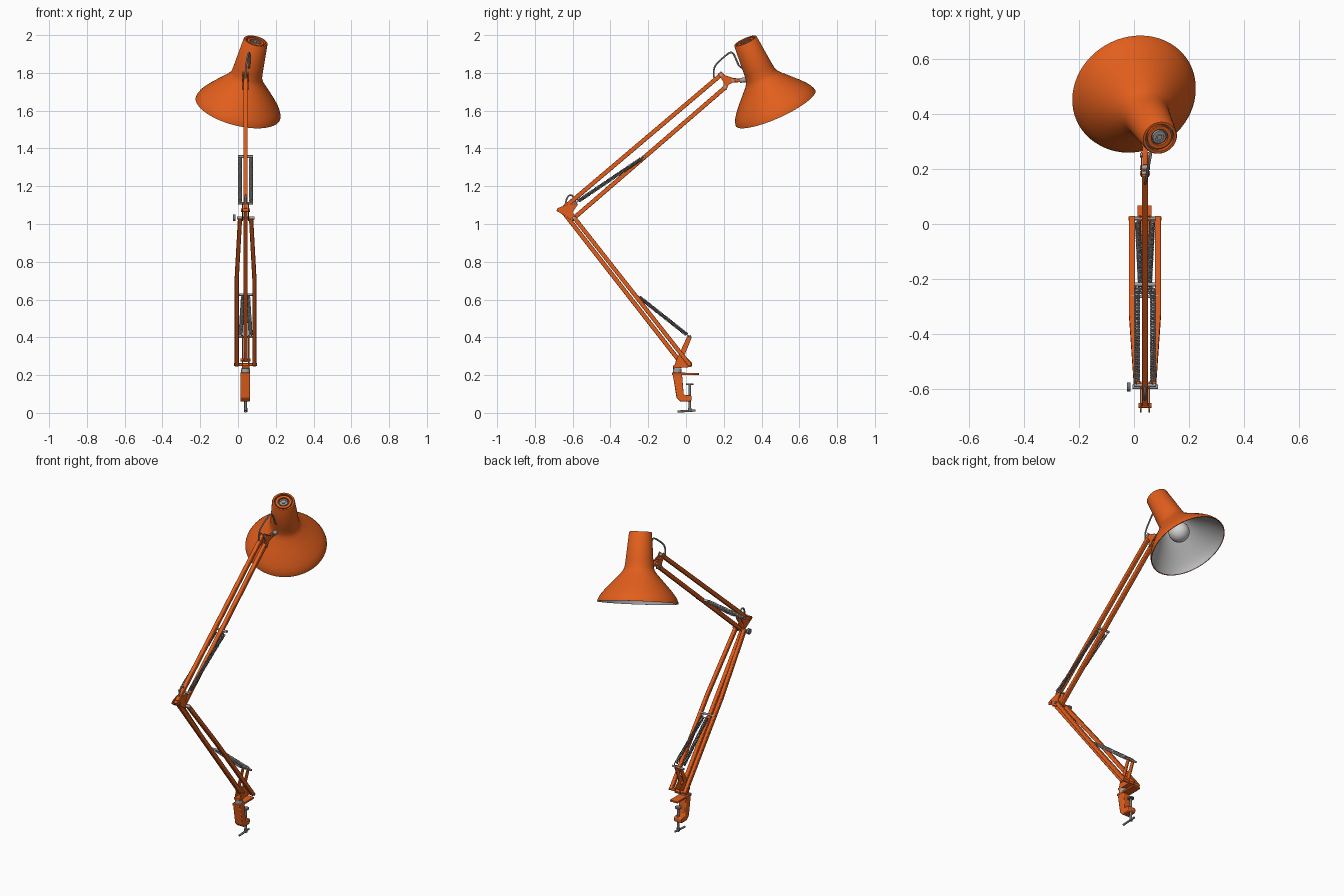
import bpy, bmesh, math
from mathutils import Vector, Matrix

if "Cube" in bpy.data.objects:
    bpy.data.objects.remove(bpy.data.objects["Cube"])

def material(name, c):
    m = bpy.data.materials.new(name)
    m.diffuse_color = (*c, 1)
    m.use_nodes = True
    m.node_tree.nodes["Principled BSDF"].inputs["Base Color"].default_value = m.diffuse_color
    return m

ORANGE = material("orange_paint", (0.76, 0.113, 0.012))
STEEL = material("grey_steel", (0.36, 0.36, 0.36))
IRON = material("dark_steel", (0.18, 0.18, 0.18))
DARK = material("dark_recess", (0.10, 0.09, 0.085))
LINING = material("pale_lining", (0.50, 0.50, 0.50))
BULB = material("bulb_white", (0.66, 0.66, 0.65))
CX = 0.04  # centre plane of the arm

def finish(name, bm, mat, bevel=0.0, matrix=None):
    bmesh.ops.recalc_face_normals(bm, faces=bm.faces)
    me = bpy.data.meshes.new(name)
    bm.to_mesh(me)
    bm.free()
    ob = bpy.data.objects.new(name, me)
    bpy.context.collection.objects.link(ob)
    me.materials.append(mat)
    if matrix:
        ob.matrix_world = matrix
    if bevel:
        b = ob.modifiers.new("bevel", 'BEVEL')
        b.width, b.segments, b.limit_method = bevel, 2, 'ANGLE'
    smooth(ob)
    return ob

def smooth(ob):
    bpy.ops.object.select_all(action='DESELECT')
    ob.select_set(True)
    bpy.context.view_layer.objects.active = ob
    bpy.ops.object.shade_smooth_by_angle(angle=math.radians(35))

def beam(name, pts, w, mat=ORANGE):
    """Square bar along points, kept parallel to the arm plane."""
    pts = [Vector(p) for p in pts]
    d = pts[-1] - pts[0]
    n = Vector((0, -d.z, d.y)).normalized() * w / 2
    s = Vector((w / 2, 0, 0))
    bm = bmesh.new()
    rings = [[bm.verts.new(p + o) for o in (s + n, s - n, -s - n, -s + n)] for p in pts]
    for a, b in zip(rings, rings[1:]):
        for i in range(4):
            bm.faces.new((a[i], a[(i + 1) % 4], b[(i + 1) % 4], b[i]))
    bm.faces.new(rings[0])
    bm.faces.new(rings[-1])
    return finish(name, bm, mat, w * 0.15)

def plate(name, yz, x0, x1, mat=ORANGE, bevel=0.003):
    bm = bmesh.new()
    f = bm.faces.new([bm.verts.new((x0, y, z)) for y, z in yz])
    r = bmesh.ops.extrude_face_region(bm, geom=[f])
    verts = [v for v in r["geom"] if isinstance(v, bmesh.types.BMVert)]
    bmesh.ops.translate(bm, verts=verts, vec=(x1 - x0, 0, 0))
    return finish(name, bm, mat, bevel)

def lathe(name, prof, mat, matrix, n=64):
    """Spin (radius, height) points about z, then place with a matrix."""
    bm = bmesh.new()
    vs = [bm.verts.new((r, 0, h)) for r, h in prof]
    es = [bm.edges.new(p) for p in zip(vs, vs[1:])]
    bmesh.ops.spin(bm, geom=vs + es, cent=(0, 0, 0), axis=(0, 0, 1), angle=2 * math.pi, steps=n)
    bmesh.ops.remove_doubles(bm, verts=bm.verts, dist=1e-5)
    return finish(name, bm, mat, matrix=matrix)

def rod(name, a, b, r, mat=STEEL, n=20):
    a, b = Vector(a), Vector(b)
    m = Matrix.Translation(a) @ (b - a).to_track_quat('Z', 'Y').to_matrix().to_4x4()
    h = (b - a).length
    return lathe(name, [(0, 0), (r, 0), (r, h), (0, h)], mat, m, n)

def xrod(name, y, z, x0, x1, r, mat=STEEL):
    return rod(name, (x0, y, z), (x1, y, z), r, mat)

def wire(name, pts, r, mat=STEEL, curved=False):
    cu = bpy.data.curves.new(name, 'CURVE')
    cu.dimensions, cu.bevel_depth, cu.bevel_resolution = '3D', r, 1
    cu.use_fill_caps = True
    sp = cu.splines.new('NURBS' if curved else 'POLY')
    sp.points.add(len(pts) - 1)
    for p, q in zip(sp.points, pts):
        p.co = (*q, 1)
    if curved:
        sp.order_u, sp.use_endpoint_u, sp.resolution_u = 3, True, 8
    cu.materials.append(mat)
    ob = bpy.data.objects.new(name, cu)
    bpy.context.collection.objects.link(ob)
    bpy.ops.object.select_all(action='DESELECT')
    ob.select_set(True)
    bpy.context.view_layer.objects.active = ob
    bpy.ops.object.convert(target='MESH')
    smooth(bpy.context.view_layer.objects.active)

def spring(name, a, b, r=0.0085, pitch=0.0075):
    a, b = Vector(a), Vector(b)
    d = b - a
    q = d.to_track_quat('Z', 'Y')
    hook = 0.02
    length = d.length - 2 * hook
    turns = int(length / pitch)
    pts = [a]
    for i in range(turns * 10 + 1):
        t = i / 10 * 2 * math.pi
        h = hook + length * i / (turns * 10)
        pts.append(a + q @ Vector((r * math.cos(t), r * math.sin(t), h)))
    wire(name, pts + [b], 0.0027)

# Desk clamp
plate("clamp_body", [(-0.072, 0.215), (-0.022, 0.215), (-0.012, 0.096), (0.022, 0.096), (0.03, 0.088),
                     (0.03, 0.066), (0.022, 0.06), (-0.03, 0.06), (-0.05, 0.08)], 0.013, 0.063, bevel=0.008)
plate("clamp_top_plate", [(-0.075, 0.200), (-0.075, 0.213), (0.068, 0.212), (0.068, 0.201)], 0.012, 0.064, bevel=0.002)
rod("clamp_screw", (CX, 0.02, 0.01), (CX, 0.02, 0.15), 0.007, IRON)
rod("clamp_screw_pad", (CX, 0.02, 0.148), (CX, 0.02, 0.156), 0.019, IRON)
rod("clamp_screw_hub", (CX, 0.02, 0.004), (CX, 0.02, 0.025), 0.009, IRON)
rod("clamp_handle", (CX, -0.045, 0.007), (CX, 0.05, 0.013), 0.006, IRON)
rod("swivel_collar", (CX, -0.047, 0.212), (CX, -0.047, 0.236), 0.023)

# Base bracket: two side plates with a floor and pins
for side, x in (("left", 0.020), ("right", 0.054)):
    plate("base_bracket_" + side, [(0.008, 0.408), (0.024, 0.412), (0.030, 0.398), (-0.008, 0.305), (0.032, 0.265),
                                   (0.030, 0.243), (-0.065, 0.236), (-0.055, 0.272)], x, x + 0.006, bevel=0.001)
plate("base_bracket_floor", [(-0.068, 0.236), (-0.068, 0.25), (0.03, 0.25), (0.03, 0.243)], 0.02, 0.06, bevel=0.001)
xrod("base_spring_pin", 0.02, 0.402, 0.0, 0.08, 0.006)
xrod("base_rear_pin", -0.035, 0.28, 0.014, 0.066, 0.008, ORANGE)
xrod("base_front_pin", 0.02, 0.255, -0.02, 0.10, 0.008, ORANGE)

# Lower arm: one centre bar, two bent side bars
beam("lower_centre_bar", [(CX, -0.035, 0.275), (CX, -0.655, 1.07)], 0.023)
for side, s in (("left", -1), ("right", 1)):
    a, b = Vector((CX + s * 0.047, 0.022, 0.252)), Vector((CX + s * 0.029, -0.593, 1.035))
    mid = a.lerp(b, 0.58)
    mid.x = a.x
    beam("lower_side_bar_" + side, [a, mid, b], 0.022)
    spring("lower_spring_" + side, (CX + s * 0.027, 0.02, 0.402), (CX + s * 0.013, -0.264, 0.626))
    spring("upper_spring_" + side, (CX + s * 0.029, -0.587, 1.11), (CX + s * 0.029, -0.22, 1.357))
xrod("lower_spring_rod", -0.264, 0.626, -0.01, 0.09, 0.006)

# Elbow plates, pins and knob
for side, x in (("left", 0.021), ("right", 0.053)):
    plate("elbow_plate_" + side, [(-0.686, 1.070), (-0.68, 1.084), (-0.645, 1.098), (-0.58, 1.112), (-0.572, 1.104),
                                  (-0.60, 1.062), (-0.577, 1.03), (-0.59, 1.015), (-0.605, 1.02),
                                  (-0.655, 1.052)], x, x + 0.006, bevel=0.001)
xrod("elbow_rear_pin", -0.66, 1.073, 0.016, 0.064, 0.009, ORANGE)
xrod("elbow_front_pin", -0.593, 1.032, -0.005, 0.088, 0.008)
xrod("elbow_knob", -0.593, 1.032, -0.026, -0.012, 0.017, IRON)
xrod("elbow_spring_rod", -0.587, 1.11, 0.0, 0.08, 0.006)

# Upper arm
beam("upper_top_bar", [(CX, -0.655, 1.078), (CX, 0.185, 1.79)], 0.023)
beam("upper_bottom_bar", [(CX, -0.593, 1.032), (CX, 0.21, 1.725)], 0.023)
xrod("upper_spring_rod", -0.22, 1.357, 0.0, 0.08, 0.007)

# Cables looping over the elbow and into the shade
wire("elbow_cable", [(CX, -0.64, 1.09), (CX, -0.635, 1.145), (CX, -0.595, 1.16), (CX, -0.58, 1.10)], 0.005, curved=True)
wire("head_cable", [(CX, 0.15, 1.77), (CX, 0.137, 1.825), (0.05, 0.20, 1.885), (0.06, 0.245, 1.918),
                    (0.062, 0.268, 1.865), (0.058, 0.285, 1.825), (0.055, 0.33, 1.82)], 0.005, curved=True)

# Head joint
for side, x in (("left", 0.025), ("right", 0.050)):
    plate("head_bracket_" + side, [(0.17, 1.795), (0.185, 1.808), (0.205, 1.788), (0.245, 1.775), (0.262, 1.755),
                                   (0.225, 1.738), (0.215, 1.71), (0.195, 1.71), (0.20, 1.75)], x, x + 0.005, bevel=0.001)
xrod("head_top_pin", 0.185, 1.79, 0.022, 0.058, 0.008)
xrod("head_bottom_pin", 0.205, 1.725, 0.022, 0.058, 0.008)
plate("head_joint_arm", [(0.215, 1.772), (0.25, 1.774), (0.29, 1.768), (0.29, 1.752), (0.25, 1.748),
                         (0.215, 1.748)], 0.031, 0.049)
xrod("head_joint_pin", 0.25, 1.762, 0.022, 0.058, 0.008)
rod("shade_socket", (CX, 0.285, 1.76), (CX, 0.335, 1.765), 0.013)

# Shade: heights measured from the rim along the tilted axis
H = 0.402
AX = Vector((0.234, -0.399, 0.888)).normalized()
M = Matrix.Translation((0.0, 0.474, 1.613)) @ AX.to_track_quat('Z', 'Y').to_matrix().to_4x4()
flare = [(0.079, 0.235), (0.083, 0.20), (0.089, 0.185), (0.103, 0.165), (0.145, 0.12), (0.180, 0.082),
         (0.205, 0.052), (0.219, 0.032), (0.228, 0.013), (0.231, 0.0)]
lathe("shade_shell", [(0.053, H - 0.02), (0.053, H), (0.062, H), (0.065, H - 0.004)] + flare
      + [(0.226, 0.0)], ORANGE, M)
lathe("shade_lining", [(0.0, 0.235), (0.070, 0.235)] + [(r - 0.005, h) for r, h in flare[1:]], LINING, M)
lathe("cap_recess", [(0, H - 0.016), (0.054, H - 0.016)], DARK, M)
lathe("cap_ring", [(0.031, H - 0.016), (0.031, H - 0.004), (0.045, H - 0.004), (0.045, H - 0.016)], ORANGE, M)
lathe("cap_button", [(0, H - 0.003), (0.009, H - 0.003), (0.010, H - 0.009), (0.016, H - 0.009), (0.017, H - 0.005),
                     (0.024, H - 0.005), (0.025, H - 0.016)], STEEL, M, 32)

# Bulb and its holder
lathe("bulb_holder", [(0, 0.234), (0.03, 0.234), (0.028, 0.16), (0, 0.16)], STEEL, M, 32)
ball = [(0.06 * math.sin(a), 0.115 - 0.06 * math.cos(a)) for a in [math.pi * i / 16 for i in range(15)]]
lathe("bulb", [(0, 0.055)] + ball[1:] + [(0.022, 0.19)], BULB, M, 32)
